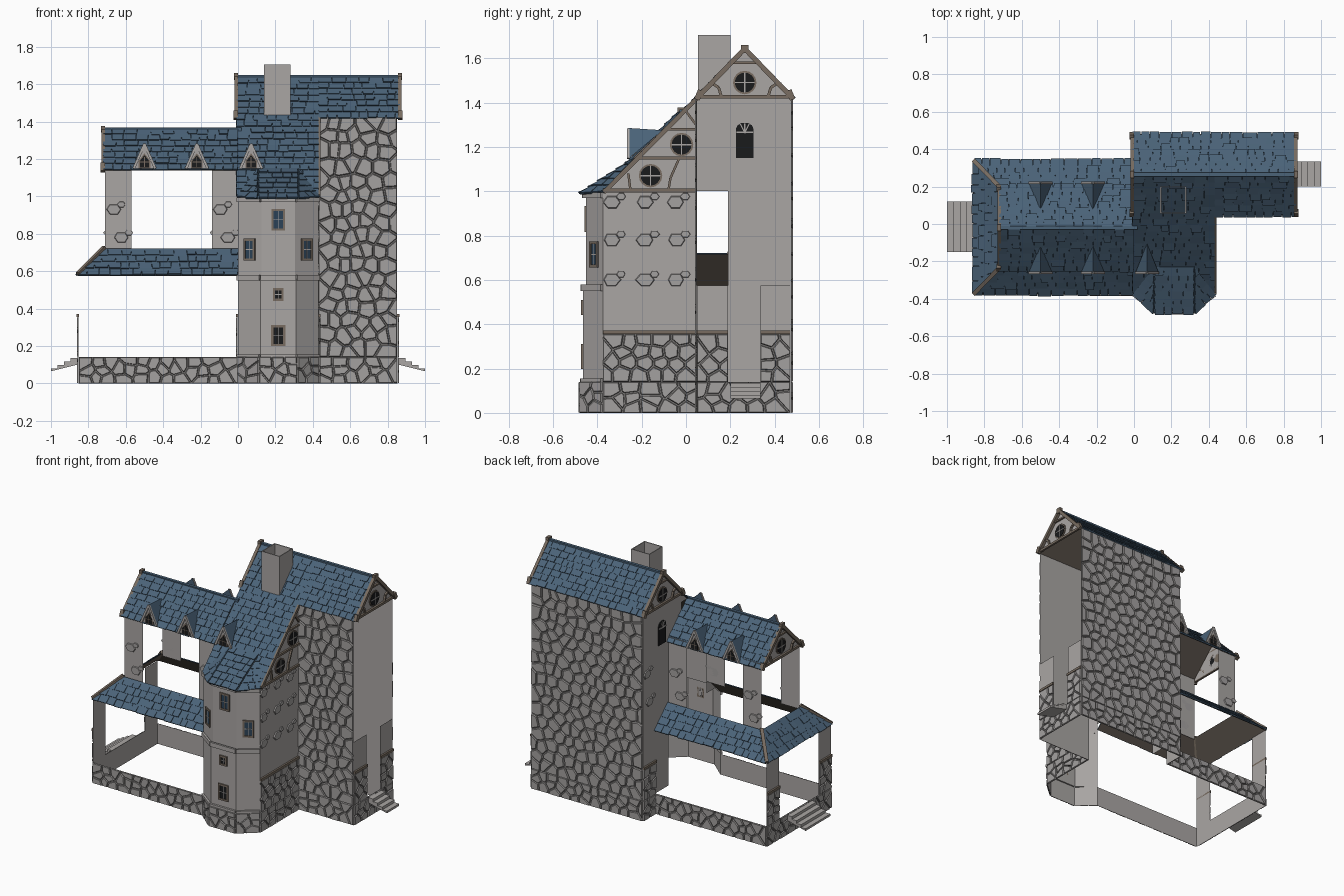
import bpy, math, random
from mathutils import Vector as V

if "Cube" in bpy.data.objects:
    bpy.data.objects.remove(bpy.data.objects["Cube"])
random.seed(4)

MATS = {}
def material(name, rgb):
    m = bpy.data.materials.new(name)
    m.diffuse_color = (*rgb, 1)
    m.use_nodes = True
    m.node_tree.nodes["Principled BSDF"].inputs["Base Color"].default_value = m.diffuse_color
    MATS[name] = m
for n, c in {"plaster": (.40, .38, .37), "stone": (.37, .355, .35), "mortar": (.25, .24, .235),
             "roof_blue": (.07, .125, .19), "roof_gap": (.05, .09, .137), "underside_brown": (.12, .098, .08),
             "trim_brown": (.19, .152, .12), "dark_glass": (.01, .011, .012), "blue_glass": (.025, .055, .095)}.items():
    material(n, c)
NAMES = list(MATS)

class Part:
    """Collects faces for one named object."""
    def __init__(s, name):
        s.name, s.v, s.f, s.m = name, [], [], []
    def poly(s, pts, mat):
        k = len(s.v)
        s.v += [tuple(p) for p in pts]
        s.f.append(list(range(k, k + len(pts))))
        s.m.append(NAMES.index(mat))
    def loft(s, lo, hi, mat, side=None):
        s.poly(hi, mat)
        s.poly(lo[::-1], side or mat)
        for i in range(len(lo)):
            j = (i + 1) % len(lo)
            s.poly([lo[i], lo[j], hi[j], hi[i]], side or mat)
    def prism(s, fr, pts, n0, n1, mat, side=None, shrink=1):
        cx, cy = sum(p[0] for p in pts) / len(pts), sum(p[1] for p in pts) / len(pts)
        s.loft([fr(a, b, n0) for a, b in pts],
               [fr(cx + (a - cx) * shrink, cy + (b - cy) * shrink, n1) for a, b in pts], mat, side)
    def rect(s, fr, a0, a1, b0, b1, n0, n1, mat):
        s.prism(fr, [(a0, b0), (a1, b0), (a1, b1), (a0, b1)], n0, n1, mat)
    def beam(s, fr, p, q, w, n0, n1, mat="trim_brown"):
        d = V((q[0] - p[0], q[1] - p[1])).normalized() * w / 2
        x, y = -d.y, d.x
        s.prism(fr, [(p[0]-x, p[1]-y), (q[0]-x, q[1]-y), (q[0]+x, q[1]+y), (p[0]+x, p[1]+y)], n0, n1, mat)
    def bar(s, p, q, w, mat):
        p, q = V(p), V(q)
        u = (q - p).normalized()
        a = u.cross(V((0, 0, 1))).normalized()
        s.rect(frame(p, u, a.cross(u)), 0, (q - p).length, -w/2, w/2, -w/2, w/2, mat)
    def done(s):
        me = bpy.data.meshes.new(s.name)
        me.from_pydata(s.v, [], s.f)
        for m in MATS.values():
            me.materials.append(m)
        me.polygons.foreach_set("material_index", s.m)
        me.update()
        bpy.context.collection.objects.link(bpy.data.objects.new(s.name, me))

def frame(o, u, v):
    o, u, v = V(o), V(u), V(v)
    n = u.cross(v)
    return lambda a, b, c=0: o + u * a + v * b + n * c
def wall(p, q):
    """Frame of an upright wall running p to q (outside on the right), and its length."""
    d = V((q[0] - p[0], q[1] - p[1], 0))
    return frame((p[0], p[1], 0), d.normalized(), (0, 0, 1)), d.length
def panel(part, p, q, z0, z1, mat="plaster"):
    fr, L = wall(p, q)
    part.poly([fr(0, z0), fr(L, z0), fr(L, z1), fr(0, z1)], mat)

def clip(pts, c, n):
    out = []
    for i, p in enumerate(pts):
        q = pts[i - 1]
        dp, dq = (p - c).dot(n), (q - c).dot(n)
        if (dp < 0) != (dq < 0):
            out.append(q + (p - q) * (dq / (dq - dp)))
        if dp < 0:
            out.append(p)
    return out
def stones(part, p, q, z0, z1, cw=.075, ch=.075):
    """Rubble masonry: jittered cells raised over a mortar sheet."""
    fr, L = wall(p, q)
    part.poly([fr(0, z0, .002), fr(L, z0, .002), fr(L, z1, .002), fr(0, z1, .002)], "mortar")
    nx, ny = max(1, round(L / cw)), max(1, round((z1 - z0) / ch))
    sx, sy = L / nx, (z1 - z0) / ny
    seed = {(i, j): V(((i + .5 + random.uniform(-.36, .36) + .25 * (j % 2 * 2 - 1) * (nx > 1)) * sx,
                       z0 + (j + .5 + random.uniform(-.3, .3)) * sy)) for i in range(nx) for j in range(ny)}
    for (i, j), c in seed.items():
        cell = [V((0, z0)), V((L, z0)), V((L, z1)), V((0, z1))]
        for di in (-2, -1, 0, 1, 2):
            for dj in (-2, -1, 0, 1, 2):
                o = seed.get((i + di, j + dj))
                if o and (di or dj) and len(cell) > 2:
                    n = (o - c).normalized()
                    cell = clip(cell, (c + o) / 2 - n * .003, n)
        if len(cell) > 2:
            part.prism(fr, [tuple(k) for k in cell], .002, .01, "stone", "mortar", .88)
def patch(part, fr, u, z, r=.042):
    for a, b, k in ((0, 0, r), (r, r * .62, r * .55)):
        part.prism(fr, [(u + a + k * random.uniform(.8, 1.1) * math.cos(t * math.pi / 3),
                         z + b + k * .75 * math.sin(t * math.pi / 3)) for t in range(6)], 0, .007, "stone", "stone", .9)

def roof(part, p0, p1, q0, q1):
    """Tiled slope: eave p0-p1, top edge q0-q1, brown underside."""
    p0, p1, q0, q1 = map(V, (p0, p1, q0, q1))
    u = (p1 - p0).normalized()
    n = u.cross(q1 - p0).normalized()
    v = n.cross(u)
    fr = frame(p0, u, v)
    L, H, l1, r1 = (p1 - p0).length, (q0 - p0).dot(v), (q0 - p0).dot(u), (q1 - p0).dot(u)
    out = [(0, 0), (L, 0), (r1, H)] + ([(l1, H)] if r1 - l1 > .001 else [])
    part.poly([fr(a, b) for a, b in out][::-1], "underside_brown")
    part.poly([fr(a, b, .003) for a, b in out], "roof_gap")
    rows = max(2, round(H / .047))
    h = H / rows
    for i in range(rows):
        b0, b1 = i * h, min(H, (i + 1.25) * h)
        lo, hi, tl, tr = l1 * b0 / H, L + (r1 - L) * b0 / H, l1 * b1 / H, L + (r1 - L) * b1 / H
        a = lo
        while a < hi - .002:
            b = a + random.uniform(.04, .08)
            if b > hi - .02:
                b = hi
            e, t = b0 - random.uniform(0, .006), random.uniform(.011, .017)
            x0, x1 = min(max(a, tl), tr), min(max(b, tl), tr)
            part.loft([fr(a + .002, e, .004), fr(b - .002, e, .004), fr(x1, b1, .003), fr(x0, b1, .003)],
                      [fr(a + .002, e, t), fr(b - .002, e, t), fr(x1, b1, .008), fr(x0, b1, .008)], "roof_blue", "roof_gap")
            a = b

def box_window(part, fr, u, z, w, h, glass):
    w, h = w / 2, h / 2
    part.rect(fr, u - w, u + w, z - h, z + h, 0, .003, glass)
    for s in (-1, 1):
        part.beam(fr, (u + s * w, z - h), (u + s * w, z + h), .012, 0, .008)
        part.beam(fr, (u - w - .006, z + s * h), (u + w + .006, z + s * h), .012, 0, .008)
    part.rect(fr, u - .002, u + .002, z - h, z + h, .003, .005, "plaster")
    part.rect(fr, u - w, u + w, z - .002, z + .002, .003, .005, "plaster")
def round_window(part, fr, u, z, r=.045):
    for k, n, mat in ((r + .008, .006, "trim_brown"), (r, .009, "dark_glass")):
        part.prism(fr, [(u + k * math.cos(t * math.pi / 8), z + k * math.sin(t * math.pi / 8)) for t in range(16)], 0, n, mat)
    part.rect(fr, u - .003, u + .003, z - r, z + r, .009, .012, "plaster")
    part.rect(fr, u - r, u + r, z - .003, z + .003, .009, .012, "plaster")
def gable(name, fr, c, half, z0, h, wz):
    p = Part(name)
    p.poly([fr(c - half, z0), fr(c + half, z0), fr(c, z0 + h)], "plaster")
    p.beam(fr, (c - half, z0), (c + half, z0), .016, 0, .014)
    for s in (-1, 1):  # bargeboards, flared feet and curved braces
        p.beam(fr, (c + s * (half + .005), z0 - .005), (c, z0 + h + .005), .022, 0, .02)
        p.beam(fr, (c + s * (half + .006), z0 - .012), (c + s * (half - .012), z0 + .03), .026, 0, .024)
        p.beam(fr, (c + s * half * .5, z0), (c + s * half * .56, z0 + h * .2), .013, 0, .012)
        p.beam(fr, (c + s * half * .56, z0 + h * .2), (c + s * half * .72, z0 + h * .3), .013, 0, .012)
    p.beam(fr, (c - .06, z0 + h * .72), (c + .06, z0 + h * .72), .011, 0, .012)
    p.rect(fr, c - .018, c + .018, z0 + h - .015, z0 + h + .022, 0, .022, "trim_brown")
    round_window(p, fr, c, wz)
    p.done()

# Stone plinth: bay outline helper, then the outer ring of walls
X = .851
def bay(o):
    return [(0, -.375), (.125 - o * .4, -.45 - o), (.305 + o * .4, -.45 - o), (.43, -.375)]
ring = [(-X, .335), (-X, -.37)] + bay(.025) + [(.43, .05), (X, .05), (X, .472), (0, .472), (0, .335), (-X, .335)]
plinth = Part("stone_plinth")
for p, q in zip(ring, ring[1:]):
    panel(plinth, p, q, 0, .14)
    stones(plinth, p, q, 0, .14, .08, .048)
plinth.done()

# Tower walls
tower = Part("tower_walls")
for p, q in (((.43, .05), (X, .05)), ((X, .472), (0, .472))):
    panel(tower, p, q, .14, 1.425)
    stones(tower, p, q, .14, 1.425)
panel(tower, (0, .472), (0, .19), .14, 1.425)
panel(tower, (0, .19), (0, .05), 1.0, 1.425)
tower.poly([(0, .05, 1.425), (0, -.02, 1.355), (0, .05, 1.355)], "plaster")
lf = frame((0, 0, 0), (0, -1, 0), (0, 0, 1))
arch = [(-.305, 1.15), (-.225, 1.15), (-.225, 1.28)] + [(-.265 + .04 * math.cos(t), 1.28 + .03 * math.sin(t)) for t in (.6, 1.2, 1.9, 2.5)] + [(-.305, 1.28)]
tower.prism(lf, arch, -.006, .006, "dark_glass")
for n0, n1 in ((-.01, -.006), (.006, .01)):
    tower.rect(lf, -.305, -.225, 1.262, 1.27, n0, n1, "plaster")
    for a in (-.5, 0, .5):
        tower.beam(lf, (-.265, 1.262), (-.265 + .04 * math.sin(a), 1.266 + .042 * math.cos(a)), .005, n0, n1, "plaster")
patch(tower, lf, -.43, 1.0)
patch(tower, lf, -.4, .8)
tower.done()

# Low wall piers beside both doorways, and the stone foot of the tower's left wall
piers = Part("doorway_piers")
for p, q in (((X, .05), (X, .19)), ((X, .335), (X, .472)), ((-X, .335), (-X, .2)),
             ((-X, -.235), (-X, -.37)), ((0, .472), (0, .335)), ((.43, -.375), (.43, .05))):
    panel(piers, p, q, .14, .575)
    stones(piers, p, q, .14, .355, .075, .06)
    fr, L = wall(p, q)
    piers.rect(fr, 0, L, .355, .372, 0, .012, "trim_brown")
piers.done()

# Bay: lower and upper facets, mouldings, windows
b = Part("bay_walls")
for o, z0, z1 in ((.015, .14, .56), (0, .56, .99)):
    for p, q in zip(bay(o), bay(o)[1:]):
        panel(b, p, q, z0, z1)
for o, z0, z1 in ((.015, .14, .155), (.012, .55, .58), (.005, .97, .995)):
    for p, q in zip(bay(o), bay(o)[1:]):
        fr, L = wall(p, q)
        b.rect(fr, 0, L, z0, z1, 0, .014, "plaster")
panel(b, (.43, -.375), (.43, .05), .575, 1.0)
panel(b, (0, -.225), (0, -.375), .62, 1.0)
fr = frame((.43, 0, 0), (0, 1, 0), (0, 0, 1))
for y in (-.335, -.185, -.045):
    for z in (.60, .78, .95):
        patch(b, fr, y, z)
b.done()
w = Part("bay_windows")
up, low = bay(0), bay(.015)
for i in (0, 2):
    fr, L = wall(up[i], up[i + 1])
    box_window(w, fr, L / 2, .715, .058, .105, "blue_glass")
fr, L = wall(up[1], up[2])
box_window(w, fr, L / 2, .875, .062, .105, "blue_glass")
fr, L = wall(low[1], low[2])
box_window(w, fr, L / 2, .475, .045, .055, "dark_glass")
box_window(w, fr, L / 2, .255, .065, .10, "dark_glass")
w.done()

# Half gable beside the long slope
h = Part("half_gable")
fr = frame((.43, 0, 0), (0, 1, 0), (0, 0, 1))
h.poly([fr(-.365, 1.0), fr(.05, 1.0), fr(.05, 1.42)], "plaster")
for p, q, wd in (((-.375, 1.003), (.05, 1.003), .016), ((-.22, 1.15), (.05, 1.15), .014), ((-.37, .995), (.05, 1.42), .02),
                 ((-.09, 1.28), (.04, 1.28), .011), ((-.08, 1.0), (-.07, 1.06), .011), ((-.07, 1.06), (-.03, 1.15), .011),
                 ((-.25, 1.0), (-.26, 1.08), .011), ((.0, 1.36), (.045, 1.3), .011)):
    h.beam(fr, p, q, wd, 0, .012)
round_window(h, fr, -.16, 1.07)
round_window(h, fr, -.02, 1.21)
h.done()

# Open upper storey of the wing: four wall pieces
posts = Part("wing_upper_walls")
for x0, x1 in ((-.71, -.57), (-.14, 0)):
    for p, q in (((x0, -.225), (x1, -.225)), ((x1, .19), (x0, .19))):
        panel(posts, p, q, .70, 1.17)
        fr, L = wall(p, q)
        patch(posts, fr, .045, .93)
        patch(posts, fr, .085, .78)
posts.done()

# Gables
gable("tower_gable_right", frame((.855, 0, 0), (0, 1, 0), (0, 0, 1)), .265, .21, 1.425, .213, 1.49)
gable("tower_gable_left", lf, -.265, .21, 1.425, .213, 1.49)
gable("wing_gable", frame((-.71, 0, 0), (0, -1, 0), (0, 0, 1)), .02, .215, 1.145, .21, 1.215)

# Tower roof with the long front slope and the skirt over the bay
t = Part("tower_roof")
Rz = 1.635
roof(t, (.43, .048, 1.415), (.868, .048, 1.415), (.43, .265, Rz), (.868, .265, Rz))
roof(t, (-.01, -.355, 1.002), (.435, -.355, 1.002), (-.01, .265, Rz), (.435, .265, Rz))
roof(t, (.868, .48, 1.415), (-.01, .48, 1.415), (.868, .265, Rz), (-.01, .265, Rz))
t.bar((-.01, .265, Rz + .003), (.868, .265, Rz + .003), .02, "roof_blue")
E = [(-.004, -.368, .99), (.11, -.474, .985), (.32, -.474, .985), (.434, -.368, .99)]
A, B = (.11, -.225, 1.145), (.32, -.225, 1.145)
roof(t, E[0], E[1], A, A)
roof(t, E[1], E[2], A, B)
roof(t, E[2], E[3], B, B)
t.done()

# Wing roof and the porch roof around it
r = Part("wing_roof")
roof(r, (-.722, -.245, 1.138), (0, -.245, 1.138), (-.722, -.02, 1.358), (0, -.02, 1.358))
roof(r, (0, .205, 1.138), (-.722, .205, 1.138), (0, -.02, 1.358), (-.722, -.02, 1.358))
r.bar((-.722, -.02, 1.358), (.02, -.02, 1.358), .02, "roof_blue")
r.done()
p = Part("porch_roof")
c = [(0, .338, .575), (-.855, .338, .575), (-.855, -.372, .575), (0, -.372, .575)]
d = [(0, .195, .715), (-.715, .195, .715), (-.715, -.23, .715), (0, -.23, .715)]
for i in range(3):
    roof(p, c[i], c[i + 1], d[i], d[i + 1])
for i in (1, 2):
    p.bar(V(c[i]) + V((0, 0, .008)), V(d[i]) + V((0, 0, .01)), .022, "trim_brown")
p.done()

# Dormers: three in front, two behind
for s, xs in ((-1, (-.5, -.22, .07)), (1, (-.5, -.22))):
    for i, x in enumerate(xs):
        m = Part(f"{'front' if s < 0 else 'back'}_dormer_{i + 1}")
        y = -.255 if s < 0 else .215
        fr = frame((x, y, 0), (-s, 0, 0), (0, 0, 1))
        L, R, T, K = fr(-.06, 1.15), fr(.06, 1.15), fr(0, 1.285, .006), fr(0, 1.275, -.15)
        m.poly([L, R, T], "plaster")
        m.poly([R, K, T], "roof_blue")
        m.poly([L, T, K], "roof_blue")
        for k in (-1, 1):
            m.beam(fr, (k * .058, 1.148), (0, 1.28), .014, 0, .012, "plaster")
        m.prism(fr, [(-.031, 1.15), (.031, 1.15), (.031, 1.19), (0, 1.23), (-.031, 1.19)], 0, .006, "trim_brown")
        m.prism(fr, [(-.025, 1.155), (.025, 1.155), (.025, 1.189), (0, 1.22), (-.025, 1.189)], .004, .009, "dark_glass")
        m.rect(fr, -.002, .002, 1.156, 1.21, .008, .011, "trim_brown")
        m.rect(fr, -.024, .024, 1.182, 1.186, .008, .011, "trim_brown")
        m.done()

# Chimney, hollow at the top
ch = Part("chimney")
cs = [(.14, .055), (.28, .055), (.28, .2), (.14, .2), (.14, .055)]
for a, q in zip(cs, cs[1:]):
    fr, L = wall(a, q)
    ch.rect(fr, 0, L, 1.43, 1.705, -.006, 0, "plaster")
ch.done()

# Stairs at both ends
for name, s, y0, y1 in (("right_stairs", 1, .2, .335), ("left_stairs", -1, -.15, .12)):
    st = Part(name)
    prof = [(.86, .10), (1.0, .065)]
    for i in range(4):
        prof += [(1.0 - i * .035, .08 + i * .0185), (.965 - i * .035, .08 + i * .0185)]
    st.loft([(s * x, y1, z) for x, z in prof], [(s * x, y0, z) for x, z in prof], "plaster")
    st.done()
